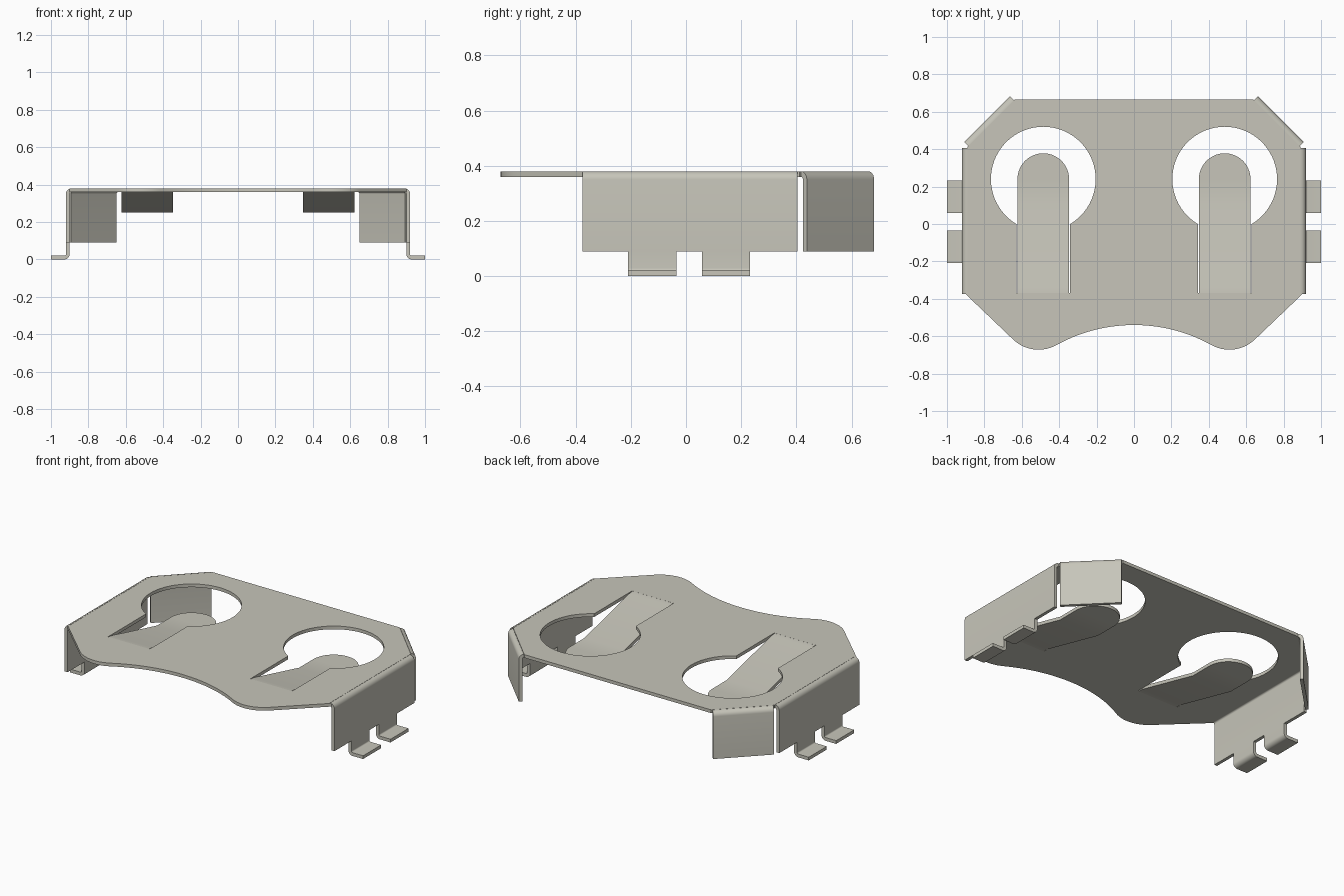
import bpy, bmesh
from math import sin, cos, pi, radians, sqrt
from mathutils import Vector

cube = bpy.data.objects.get("Cube")
if cube:
    bpy.data.objects.remove(cube)

T = 0.02          # sheet thickness
TOP = 0.37        # mid height of the top plate
TAB_X = 0.485     # centre of each hole and spring tongue

steel = bpy.data.materials.new("warm grey metal")
steel.use_nodes = True
COLOUR = (0.57, 0.56, 0.49, 1)
steel.diffuse_color = COLOUR
steel.node_tree.nodes["Principled BSDF"].inputs["Base Color"].default_value = COLOUR


def finish(name, bm):
    bmesh.ops.remove_doubles(bm, verts=bm.verts, dist=1e-5)
    bmesh.ops.recalc_face_normals(bm, faces=bm.faces)
    mesh = bpy.data.meshes.new(name)
    bm.to_mesh(mesh)
    bm.free()
    mesh.materials.clear()
    mesh.materials.append(steel)
    obj = bpy.data.objects.new(name, mesh)
    bpy.context.collection.objects.link(obj)
    bpy.ops.object.select_all(action='DESELECT')
    obj.select_set(True)
    bpy.context.view_layer.objects.active = obj
    bpy.ops.object.shade_smooth_by_angle(angle=radians(30))
    return obj


def arc(cx, cy, r, start, end, n):
    """Points on an arc, angles in degrees."""
    angles = [radians(start + (end - start) * i / n) for i in range(n + 1)]
    return [(cx + r * cos(a), cy + r * sin(a)) for a in angles]


def slab(name, outlines, z):
    """Flat sheet from a closed outline, further outlines are holes."""
    curve = bpy.data.curves.new(name + " outline", 'CURVE')
    curve.dimensions = '2D'
    curve.fill_mode = 'BOTH'
    curve.extrude = T / 2
    for pts in outlines:
        spline = curve.splines.new('POLY')
        spline.points.add(len(pts) - 1)
        for p, (x, y) in zip(spline.points, pts):
            p.co = (x, y, 0, 1)
        spline.use_cyclic_u = True
    temp = bpy.data.objects.new("temporary outline", curve)
    bpy.context.collection.objects.link(temp)
    depsgraph = bpy.context.evaluated_depsgraph_get()
    bm = bmesh.new()
    mesh = bpy.data.meshes.new_from_object(temp.evaluated_get(depsgraph))
    bm.from_mesh(mesh)
    bmesh.ops.translate(bm, verts=bm.verts, vec=(0, 0, z))
    bpy.data.objects.remove(temp)
    bpy.data.meshes.remove(mesh)
    bpy.data.curves.remove(curve)
    return finish(name, bm)


def bent_sheet(name, path, origin, out, along, width):
    """Sheet following a path of (distance along 'out', height), given a width."""
    pts = [Vector(p) for p in path]
    upper, lower = [], []
    for i, p in enumerate(pts):
        d1 = (p - pts[i - 1]).normalized() if i else None
        d2 = (pts[i + 1] - p).normalized() if i < len(pts) - 1 else None
        d1, d2 = d1 or d2, d2 or d1
        tangent = (d1 + d2).normalized()
        normal = Vector((-tangent.y, tangent.x)) * (T / 2 / tangent.dot(d1))
        upper.append(p + normal)
        lower.append(p - normal)
    out, along, origin = Vector(out), Vector(along), Vector(origin)
    bm = bmesh.new()
    rows = []
    for side in (-width / 2, width / 2):
        rows.append([[bm.verts.new(origin + out * q.x + along * side + Vector((0, 0, q.y)))
                      for q in line] for line in (upper, lower)])
    (ua, la), (ub, lb) = rows
    for i in range(len(pts) - 1):
        j = i + 1
        for quad in ((ua[i], ua[j], ub[j], ub[i]), (la[i], la[j], lb[j], lb[i]),
                     (ua[i], ua[j], la[j], la[i]), (ub[i], ub[j], lb[j], lb[i])):
            bm.faces.new(quad)
    for i in (0, -1):
        bm.faces.new((ua[i], ub[i], lb[i], la[i]))
    return finish(name, bm)


def mirrored(pts):
    return [(-x, y) for x, y in reversed(pts)]


# Top plate: chamfered back, rounded front lobes, concave front edge
right_half = [(0, -0.54)]
right_half += arc(0, -1.393, 0.853, 90, 61, 14)[1:]
right_half += arc(0.51, -0.474, 0.198, 241, 316, 14)[1:]
right_half += [(0.9, -0.375), (0.89, -0.375), (0.89, 0.412), (0.637, 0.665)]
outline = right_half + mirrored(right_half)[:-1]

# Keyhole opening: round hole joined to the slot of the tongue
SLOT, HOLE_R, HOLE_Y = 0.142, 0.28, 0.24
key = [(TAB_X - SLOT, -0.37), (TAB_X + SLOT, -0.37)]
key += arc(TAB_X, HOLE_Y, HOLE_R, -59.5, 239.5, 56)
slab("top_plate", [outline, key, mirrored(key)], TOP)

BEND = arc(0, TOP - T, T, 90, 0, 6)           # rounded bend from plate to wall
R2 = 1 / sqrt(2)

for s, side in ((1, "left"), (-1, "right")):
    # Side wall
    wall = [(0.89 + x, z) for x, z in BEND] + [(0.91, 0.09)]
    bent_sheet(side + "_wall", wall, (0, 0.015, 0), (s, 0, 0), (0, 1, 0), 0.78)

    # Two solder feet turned outward
    foot = [(0.91, 0.09)] + arc(0.928, 0.028, 0.018, 180, 270, 6) + [(1.0, 0.01)]
    for y, where in ((-0.122, "front"), (0.145, "back")):
        bent_sheet(f"{side}_{where}_foot", foot, (0, y, 0), (s, 0, 0), (0, 1, 0), 0.175)

    # Diagonal wall at the back corner
    flap = [(x - 0.03, z) for x, z in BEND] + [(-0.01, 0.09)]
    bent_sheet(side + "_corner_wall", flap, (s * 0.785, 0.56, 0),
               (s * R2, R2, 0), (s * R2, -R2, 0), 0.345)

    # Spring tongue sloping down from the plate, with a rounded tip
    slope = [(-0.375, TOP), (-0.34, 0.367), (0.1, 0.26), (HOLE_Y, 0.26)]
    bent_sheet(side + "_tongue", slope, (s * TAB_X, 0, 0), (0, 1, 0), (1, 0, 0), 0.276)
    slab(side + "_tongue_tip", [arc(s * TAB_X, HOLE_Y, 0.138, 0, 180, 28)], 0.26)
